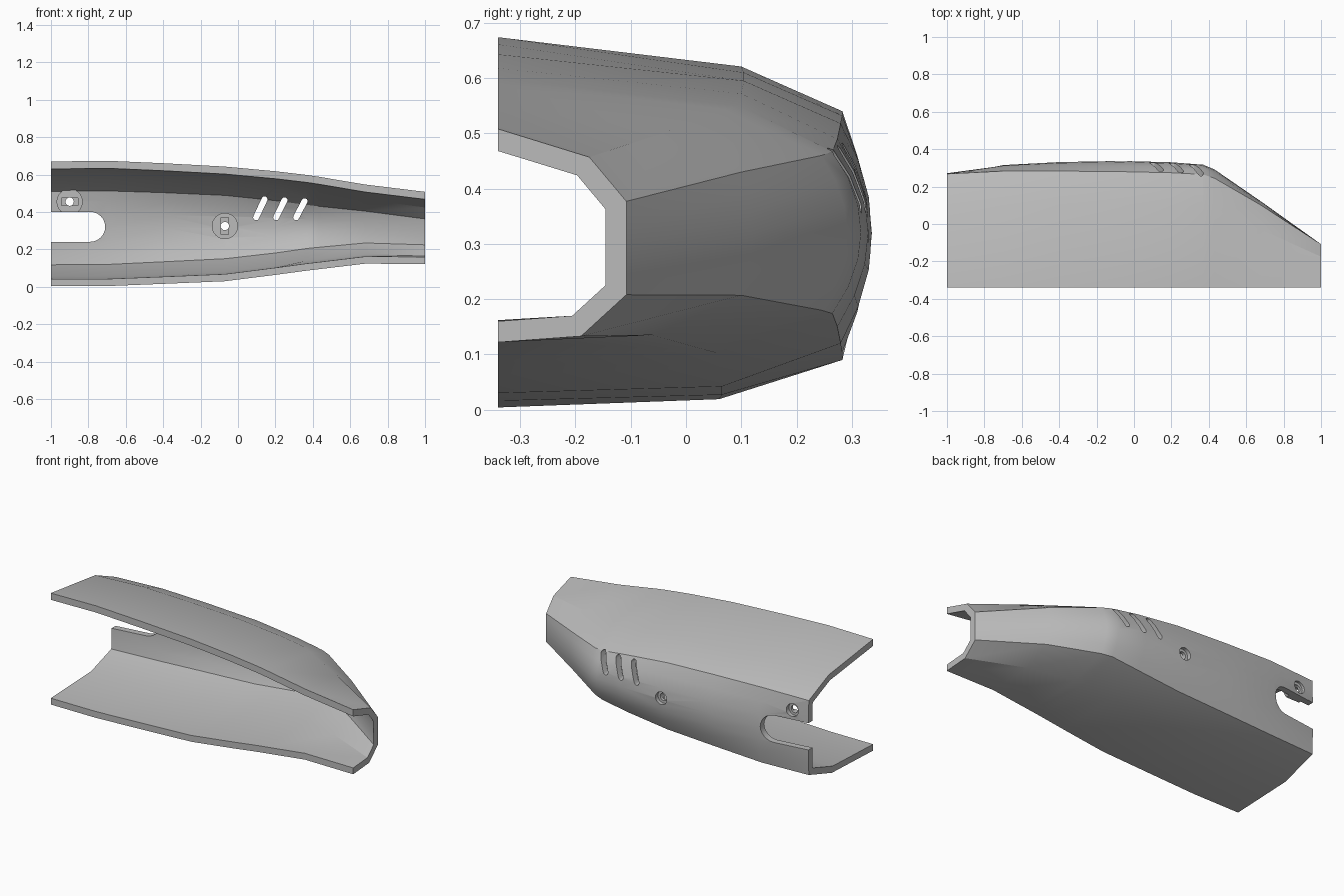
import bpy, bmesh, math
from mathutils import Vector

if "Cube" in bpy.data.objects:
    bpy.data.objects.remove(bpy.data.objects["Cube"], do_unlink=True)

WALL = 0.038
FRONT = -0.34

grey = bpy.data.materials.new("plain grey")
grey.use_nodes = True
grey.diffuse_color = (0.5, 0.5, 0.5, 1)
grey.node_tree.nodes["Principled BSDF"].inputs["Base Color"].default_value = (0.5, 0.5, 0.5, 1)


def make_object(name, bm):
    bmesh.ops.recalc_face_normals(bm, faces=bm.faces)
    mesh = bpy.data.meshes.new(name)
    bm.to_mesh(mesh)
    bm.free()
    mesh.materials.append(grey)
    obj = bpy.data.objects.new(name, mesh)
    bpy.context.collection.objects.link(obj)
    return obj


def prism(name, outline, y0, y1):
    """Extrude an (x, z) outline along y."""
    bm = bmesh.new()
    near = [bm.verts.new((x, y0, z)) for x, z in outline]
    far = [bm.verts.new((x, y1, z)) for x, z in outline]
    bm.faces.new(near)
    bm.faces.new(far)
    n = len(outline)
    for i in range(n):
        j = (i + 1) % n
        bm.faces.new((near[i], near[j], far[j], far[i]))
    return make_object(name, bm)


def circle(x, z, r, n=32):
    return [(x + r * math.cos(2 * math.pi * i / n), z + r * math.sin(2 * math.pi * i / n))
            for i in range(n)]


def capsule(a, b, r, n=12):
    """Outline of a round-ended slot from a to b."""
    ang = math.atan2(b[1] - a[1], b[0] - a[0])
    pts = []
    for c, start in ((b, ang - math.pi / 2), (a, ang + math.pi / 2)):
        for i in range(n + 1):
            t = start + math.pi * i / n
            pts.append((c[0] + r * math.cos(t), c[1] + r * math.sin(t)))
    return pts


def box(x, z, w, h):
    return [(x - w / 2, z - h / 2), (x + w / 2, z - h / 2), (x + w / 2, z + h / 2), (x - w / 2, z + h / 2)]


def combine(target, other, op):
    mod = target.modifiers.new(op.lower(), 'BOOLEAN')
    mod.operation, mod.solver, mod.object = op, 'EXACT', other
    bpy.context.view_layer.objects.active = target
    bpy.ops.object.modifier_apply(modifier=mod.name)
    bpy.data.objects.remove(other, do_unlink=True)


def offset_inward(pts):
    """Parallel copy of an open section, its ends kept on the front plane."""
    normals = []
    for a, b in zip(pts, pts[1:]):
        d = (b - a).normalized()
        normals.append(Vector((d.y, -d.x)))
    out = []
    for i, p in enumerate(pts):
        if i in (0, len(pts) - 1):
            n = normals[0 if i == 0 else -1]
            out.append(p + Vector((0, WALL / n.y)))
        else:
            m = normals[i - 1] + normals[i]
            out.append(p + m * (2 * WALL / m.length_squared))
    return out


# Sections: x, top rim z, top knee, top ridge, wall bulge, low ridge, low knee, low rim z
SECTIONS = [
    (-1.00, .670, (.08, .617), (.268, .535), .004, (.268, .090), (.05, .020), .004),
    (-0.70, .674, (.10, .621), (.283, .540), .032, (.283, .090), (.06, .019), .004),
    (-0.40, .661, (.105, .610), (.283, .532), .048, (.283, .104), (.065, .027), .016),
    (-0.07, .643, (.105, .595), (.280, .518), .057, (.280, .120), (.065, .042), .030),
    (0.20, .618, (.10, .572), (.274, .490), .056, (.274, .150), (.06, .076), .064),
    (0.37, .598, (.095, .550), (.265, .467), .052, (.265, .174), (.055, .103), .087),
    (0.43, .589, (.070, .543), (.245, .460), .047, (.245, .180), (.035, .108), .094),
    (0.68, .547, (-.03, .505), (.100, .430), .020, (.100, .207), (-.06, .135), .124),
    (1.00, .508, (-.175, .457), (-.108, .377), .0, (-.108, .208), (-.19, .133), .122),
]


def section_points(top, knee, ridge, bulge, low_ridge, low_knee, low):
    pts = [Vector((FRONT, top)), Vector(knee), Vector(ridge)]
    for i in range(1, 6):
        t = i / 6
        p = Vector(ridge).lerp(Vector(low_ridge), t)
        p.x += bulge * (1 - (2 * t - 1) ** 2)
        pts.append(p)
    return pts + [Vector(low_ridge), Vector(low_knee), Vector((FRONT, low))]


# Lofted half shell
bm = bmesh.new()
rings = []
for x, *rest in SECTIONS:
    outer = section_points(*rest)
    inner = offset_inward(outer)
    # Sections run from top to bottom, so inward is on the right of travel
    inner[0].y, inner[-1].y = outer[0].y - WALL - .002, outer[-1].y + WALL
    rings.append([bm.verts.new((x, p.x, p.y)) for p in outer + inner[::-1]])
count = len(rings[0])
for a, b in zip(rings, rings[1:]):
    for i in range(count):
        j = (i + 1) % count
        bm.faces.new((a[i], a[j], b[j], b[i]))
for ring in (rings[0], rings[-1]):
    for i in range(count // 2 - 1):
        bm.faces.new((ring[i], ring[i + 1], ring[count - 2 - i], ring[count - 1 - i]))
shell = make_object("half_shell", bm)

# Screw bosses with nut pockets: x, z, inner face y, outer wall y, pocket size
for x, z, y_in, y_out, w, h in ((-.90, .455, .225, .285, .09, .04),
                                (-.07, .325, .275, .337, .04, .09)):
    combine(shell, prism("boss", circle(x, z, .07), y_in, y_out - .018), 'UNION')
    combine(shell, prism("screw_hole", circle(x, z, .022), y_in - .05, y_out + .1), 'DIFFERENCE')
    combine(shell, prism("nut_pocket", box(x, z, w, h), y_in - .05, y_in + .02), 'DIFFERENCE')
    combine(shell, prism("counterbore", circle(x, z, .037), y_out - .025, y_out + .1), 'DIFFERENCE')

# Round-ended notch in the rear end
combine(shell, prism("end_notch", capsule((-1.2, .321), (-.79, .321), .08), .1, .5), 'DIFFERENCE')

# Three slanted vents
for i in range(3):
    x = .097 + .107 * i
    top = .468 - .005 * i
    combine(shell, prism("vent", capsule((x, .372), (x + .045, top), .016, 6), .1, .5), 'DIFFERENCE')

bpy.ops.object.select_all(action='DESELECT')
shell.select_set(True)
bpy.context.view_layer.objects.active = shell
bpy.ops.object.shade_smooth_by_angle(angle=math.radians(25))
